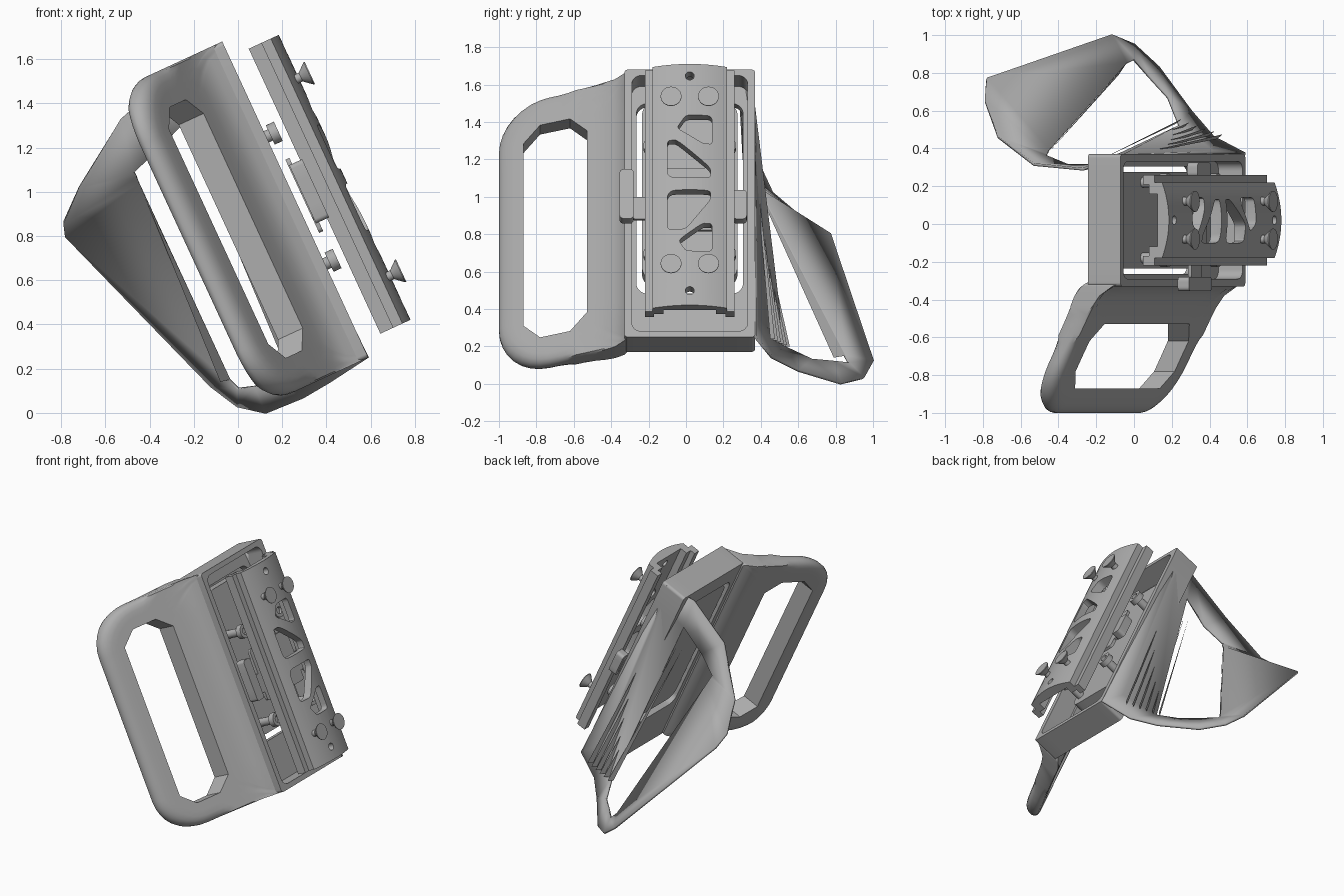
import bpy, bmesh, math
from mathutils import Matrix, Vector

cube = bpy.data.objects.get("Cube")
if cube:
    bpy.data.objects.remove(cube)

grey = bpy.data.materials.new("matte grey")
grey.use_nodes = True
colour = (0.42, 0.42, 0.42, 1)
grey.diffuse_color = colour
grey.node_tree.nodes["Principled BSDF"].inputs["Base Color"].default_value = colour

# Parts are built upright: x is depth, y is width, z is length; then tilted back
TILT = Matrix.Rotation(math.radians(-24.8), 4, "Y")
UNTILTED = Matrix.Identity(4)
MID = 0.02      # centre line of the mount in y


def shade(mesh, angle):
    mesh.polygons.foreach_set("use_smooth", [True] * len(mesh.polygons))
    mesh.set_sharp_from_angle(angle=math.radians(angle))


def finish(name, bm, matrix=TILT, angle=35):
    bmesh.ops.recalc_face_normals(bm, faces=bm.faces)
    mesh = bpy.data.meshes.new(name)
    bm.to_mesh(mesh)
    bm.free()
    mesh.materials.append(grey)
    shade(mesh, angle)
    obj = bpy.data.objects.new(name, mesh)
    bpy.context.collection.objects.link(obj)
    obj.matrix_world = matrix
    return obj


def add_rows(bm, rows):
    """Join closed rows of vertices and cap both ends."""
    for low, high in zip(rows, rows[1:]):
        for k in range(len(low)):
            j = (k + 1) % len(low)
            bm.faces.new((low[k], low[j], high[j], high[k]))
    bm.faces.new(rows[0])
    bm.faces.new(rows[-1])


def add_prism(bm, points, offset):
    """Extrude a closed outline by an offset vector."""
    add_rows(bm, [[bm.verts.new(Vector(p) + Vector(o)) for p in points] for o in ((0, 0, 0), offset)])


def add_lathe(bm, y, z, profile, sides=24):
    """Turn (depth, radius) pairs around the depth axis."""
    angles = [math.tau * k / sides for k in range(sides)]
    add_rows(bm, [[bm.verts.new((x, y + r * math.cos(a), z + r * math.sin(a))) for a in angles]
                  for x, r in profile])


def box_loop(y0, y1, z0, z1, left, right, arc=True, steps=8):
    """Rectangle outline with rounded or chamfered corners and divided edges."""
    corners = [(y0, z0, 1, 1, left, 180), (y1, z0, -1, 1, right, 270),
               (y1, z1, -1, -1, right, 0), (y0, z1, 1, -1, left, 90)]
    groups = []
    for y, z, sy, sz, r, start in corners:
        cy, cz = y + sy * r, z + sz * r
        turn = [math.radians(start + 90 * k / steps) for k in range(steps + 1)]
        pts = [Vector((cy + r * math.cos(t), cz + r * math.sin(t))) for t in turn]
        if not arc:
            pts = [pts[0].lerp(pts[-1], k / steps) for k in range(steps + 1)]
        groups.append(pts)
    loop = []
    for k, pts in enumerate(groups):
        nxt = groups[(k + 1) % len(groups)][0]
        loop += pts + [pts[-1].lerp(nxt, s / steps) for s in range(1, steps)]
    return loop


def ring(name, outer, inner, section, depth=lambda y, h: h):
    """Sweep a section of (inward fraction, depth) pairs round two matching loops."""
    bm = bmesh.new()
    rows = []
    for o, i in zip(outer, inner):
        row = []
        for t, h in section:
            y, z = o.lerp(i, t)
            row.append(bm.verts.new((depth(y, h), y, z)))
        rows.append(row)
    for k, row in enumerate(rows):
        nxt = rows[(k + 1) % len(rows)]
        for a in range(len(section)):
            b = (a + 1) % len(section)
            bm.faces.new((row[a], row[b], nxt[b], nxt[a]))
    return finish(name, bm)


def plate(name, loop, x0, x1):
    bm = bmesh.new()
    add_prism(bm, [(x0, y, z) for y, z in loop], (x1 - x0, 0, 0))
    return finish(name, bm)


def slab(a, b):
    return [(0, a), (0, b), (1, b), (1, a)]


def rounded(points, amount=0.2):
    """Ease every corner of a polygon with a short curve."""
    out = []
    pts = [Vector(p) for p in points]
    for k, p in enumerate(pts):
        a, b = p.lerp(pts[k - 1], amount), p.lerp(pts[(k + 1) % len(pts)], amount)
        out += [a.lerp(p, f).lerp(p.lerp(b, f), f) for f in (0, 0.25, 0.5, 0.75, 1)]
    return out


# Frame: deep rim, ledge with an open middle, and solid carriage inside it
rim = box_loop(-0.33, 0.37, -0.02, 1.555, 0.02, 0.02)
rim_inside = box_loop(-0.29, 0.33, 0.015, 1.52, 0.05, 0.05)
ring("frame_rim", rim, rim_inside, slab(0.45, 0.64))
ledge_hole = box_loop(-0.265, 0.305, 0.3, 1.42, 0.06, 0.06)
ring("frame_ledge", rim_inside, ledge_hole, slab(0.45, 0.5))
plate("carriage", box_loop(-0.235, 0.275, 0.36, 1.4, 0.07, 0.07), 0.46, 0.55)

# Front grip: curved loop handle, rounded outside and crisp at the opening
KNOTS = [(-1, 0.14, 0.045), (-0.9, 0.18, 0.06), (-0.7, 0.28, 0.06), (-0.5, 0.38, 0.062),
         (-0.4, 0.43, 0.068), (-0.35, 0.465, 0.08), (-0.31, 0.54, 0.1)]


def grip_depth(y, h):
    # the rounded edge squares off towards the frame
    h = max(-1, min(1, h * (1 + 4 * max(0, (y + 0.65) / 0.3))))
    for (ya, ma, ta), (yb, mb, tb) in zip(KNOTS, KNOTS[1:]):
        if y <= yb or yb == KNOTS[-1][0]:
            f = (y - ya) / (yb - ya)
            return ma + (mb - ma) * f + h * (ta + (tb - ta) * f)


half = [(0, 0.25), (0.05, 0.6), (0.16, 0.88), (0.35, 1), (0.6, 1), (0.8, 1), (1, 1)]
section = half + [(t, -h) for t, h in reversed(half)]
ring("front_grip", box_loop(-1, -0.31, -0.02, 1.555, 0.27, 0.02),
     box_loop(-0.87, -0.53, 0.135, 1.385, 0.09, 0.09, arc=False), section, grip_depth)

# Rear grip: twisted loop with a broad outer panel
outer = [(-.1, .36, 1.66), (-.27, .29, 1.56), (-.53, .315, 1.33), (-.72, .46, 1.02),
         (-.79, .65, .86), (-.78, .77, .8), (-.12, 1, .12), (0, .95, .03),
         (.13, .83, 0), (.3, .6, .07), (.42, .46, .14), (.59, .37, .25)]
inner = [(-.06, .36, 1.5), (-.2, .31, 1.36), (-.35, .31, 1.2), (-.47, .36, 1.09),
         (-.46, .37, 1.07), (-.45, .39, 1.04), (-.04, .85, .15), (0, .87, .11),
         (.08, .78, .12), (.18, .67, .13), (.24, .52, .2), (.42, .38, .35)]
bm = bmesh.new()
outs, ins = [[bm.verts.new(p) for p in line] for line in (outer, inner)]
for k in range(len(outs) - 1):
    bm.faces.new((outs[k], outs[k + 1], ins[k + 1], ins[k]))
bm.faces.new((ins[0], ins[1], ins[-2], ins[-1]))     # flank beside the frame
bm.faces.new((outs[0], ins[0], ins[-1], outs[-1]))
grip = finish("rear_grip", bm, UNTILTED, 50)
solid = grip.modifiers.new("thickness", "SOLIDIFY")
solid.thickness = 0.015
solid.offset = 0

# Inner wall of the panel, and thin slivers fanned along the flank
bm = bmesh.new()
bm.faces.new([bm.verts.new(p) for p in ((-.46, .37, 1.07), (-.04, .85, .15), (-.08, .79, .14))])
finish("rear_grip_inner_wall", bm, UNTILTED)
bm = bmesh.new()
top, low, high = Vector((-.2, .33, 1.2)), Vector((.22, .53, .2)), Vector((.44, .45, .24))
for k in range(6):
    tip = low.lerp(high, k / 5)
    start = top + Vector((0.03 * k, 0.005 * k, 0.03 * k))
    bm.faces.new([bm.verts.new(p) for p in (start, tip, tip + Vector((0.03, 0.025, 0)))])
finish("rear_grip_slivers", bm, UNTILTED)

# Rail: domed channel along the length, with pockets and end holes
right = [(0.2, 0.845), (0.2, 0.8), (0.24, 0.8), (0.24, 0.735), (0.19, 0.735),
         (0.19, 0.77), (0.14, 0.77), (0.14, 0.82)]
dome = [(0.2 * k / 6, 0.885 - 0.04 * (k / 6) ** 2) for k in range(-5, 6)]
profile = dome + right + [(-y, x) for y, x in reversed(right)]
bm = bmesh.new()
add_prism(bm, [(x, MID + y, 0.055) for y, x in profile], (0, 0, 1.42))
rail = finish("rail", bm)

pockets = [
    [(.14, 1.175), (.0, 1.175), (-.05, 1.1), (.09, 1.01), (.14, 1.01)],
    [(-.1, 1.03), (-.05, 1.03), (.13, .87), (.13, .81), (-.1, .81)],
    [(-.1, .735), (.13, .735), (.13, .68), (.0, .505), (-.1, .505)],
    [(.14, .54), (.09, .54), (-.04, .44), (.0, .375), (.14, .375)],
]
bm = bmesh.new()
for pocket in pockets:
    add_prism(bm, [(0.7, p.x, p.y) for p in rounded(pocket)], (0.3, 0, 0))
for z in (0.14, 1.405):
    add_lathe(bm, MID, z, [(0.7, 0.024), (1, 0.024)])
cutter = finish("rail_cutter", bm)
cut = rail.modifiers.new("pockets", "BOOLEAN")
cut.object = cutter
cut.solver = "EXACT"
bpy.context.view_layer.update()
carved = bpy.data.meshes.new_from_object(rail.evaluated_get(bpy.context.evaluated_depsgraph_get()))
rail.modifiers.clear()
rail.data = carved
shade(carved, 35)
bpy.data.objects.remove(cutter)

# Countersunk rail screws and socket screws in the carriage
rail_screw = [(.85, .022), (.895, .022), (.935, .056), (.94, .056)]
socket_screw = [(.47, .05), (.53, .05), (.53, .028), (.66, .028), (.66, .048), (.7, .048), (.7, .024), (.68, .024)]
for name, lengths, spread, shape in (("rail_screw", (0.275, 1.26), 0.1, rail_screw),
                                     ("carriage_screw", (0.446, 1.08), 0.2, socket_screw)):
    for z in lengths:
        for side in (-1, 1):
            bm = bmesh.new()
            add_lathe(bm, MID + side * spread, z, shape)
            finish(name, bm)

# Clip: thin cross plate with a rounded thumb tab on each side
for name, y0, y1, z0, z1, x0, x1 in (
        ("clip_plate", -0.2, 0.22, 0.585, 0.95, 0.675, 0.695),
        ("clip_bar", -0.29, 0.3, 0.65, 0.78, 0.675, 0.695),
        ("clip_tab_front", -0.355, -0.28, 0.63, 0.92, 0.68, 0.745),
        ("clip_tab_rear", 0.25, 0.325, 0.63, 0.8, 0.68, 0.74)):
    plate(name, box_loop(y0, y1, z0, z1, 0.02, 0.02, steps=4), x0, x1)
